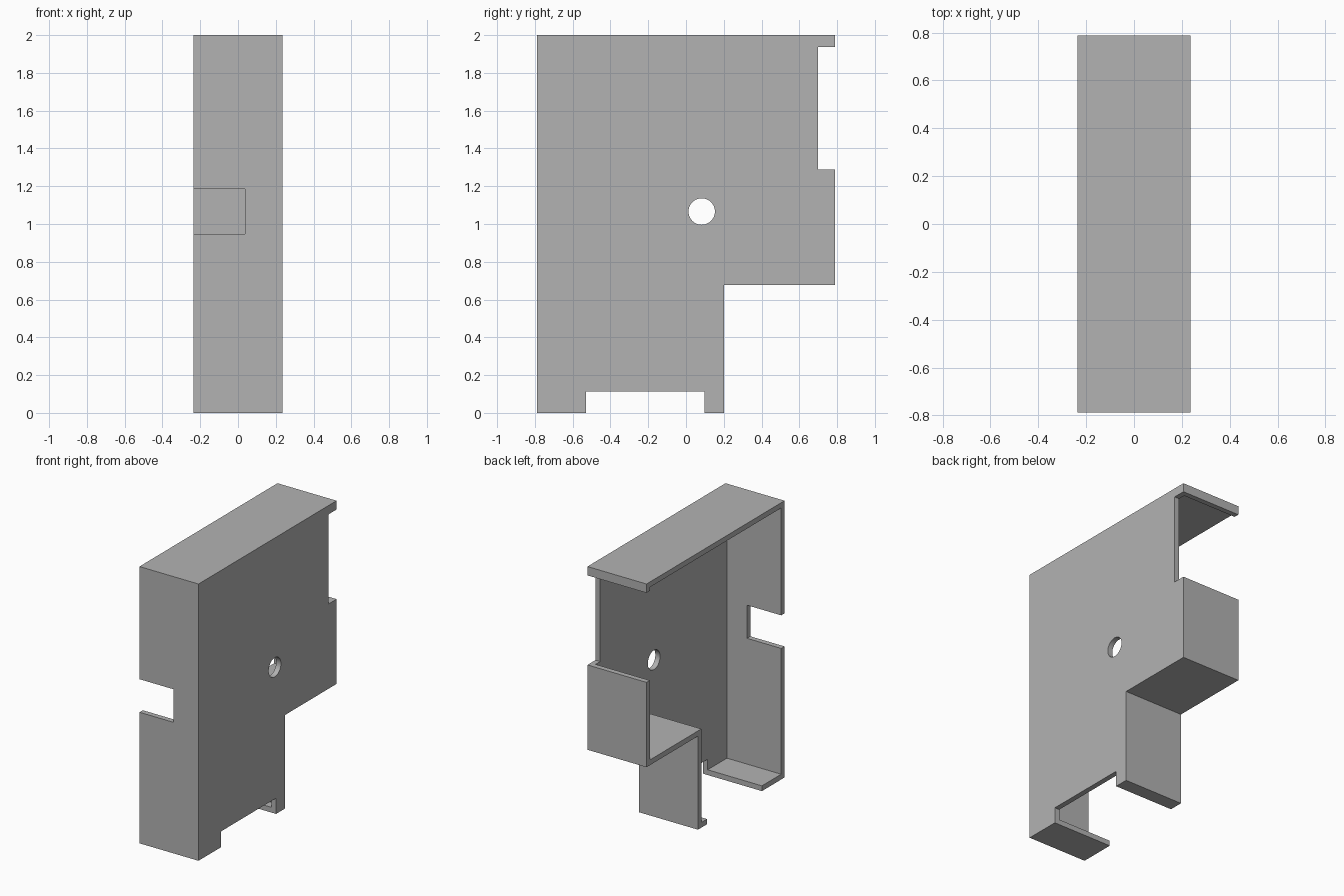
import bpy
import bmesh
from mathutils import Matrix, Vector

if "Cube" in bpy.data.objects:
    bpy.data.objects.remove(bpy.data.objects["Cube"])

W = 0.236   # half width
D = 0.788   # half depth
T = 0.038   # wall thickness
STEP_Y, STEP_Z = 0.2, 0.676

grey = bpy.data.materials.new("plain grey")
grey.use_nodes = True
grey.diffuse_color = (0.45, 0.45, 0.45, 1)
grey.node_tree.nodes["Principled BSDF"].inputs["Base Color"].default_value = (0.45, 0.45, 0.45, 1)


def add_object(name, bm):
    bmesh.ops.recalc_face_normals(bm, faces=bm.faces)
    mesh = bpy.data.meshes.new(name)
    bm.to_mesh(mesh)
    bm.free()
    mesh.materials.append(grey)
    ob = bpy.data.objects.new(name, mesh)
    bpy.context.collection.objects.link(ob)
    return ob


def stepped_prism(name, inset, x0, x1):
    """Stepped side profile, shrunk by inset and extruded across the width."""
    y0, y1, ys = -D + inset, D - inset, STEP_Y - inset
    z0, z1, zs = inset, 2 - inset, STEP_Z + inset
    profile = [(y0, z0), (ys, z0), (ys, zs), (y1, zs), (y1, z1), (y0, z1)]
    bm = bmesh.new()
    face = bm.faces.new([bm.verts.new((x0, y, z)) for y, z in profile])
    out = bmesh.ops.extrude_face_region(bm, geom=[face])
    verts = [v for v in out["geom"] if isinstance(v, bmesh.types.BMVert)]
    bmesh.ops.translate(bm, verts=verts, vec=(x1 - x0, 0, 0))
    return add_object(name, bm)


def box(name, low, high):
    low, high = Vector(low), Vector(high)
    bm = bmesh.new()
    place = Matrix.Translation((low + high) / 2) @ Matrix.Diagonal((*(high - low), 1))
    bmesh.ops.create_cube(bm, size=1, matrix=place)
    return add_object(name, bm)


def drill(name, y, z, radius):
    bm = bmesh.new()
    place = Matrix.Translation((W, y, z)) @ Matrix.Rotation(1.570796, 4, "Y")
    bmesh.ops.create_cone(bm, cap_ends=True, segments=48, radius1=radius,
                          radius2=radius, depth=0.3, matrix=place)
    return add_object(name, bm)


# Cover with a flat side plate and a surrounding wall, open on one side
cover = stepped_prism("stepped_cover", 0, -W, W)
cutters = [
    stepped_prism("cavity", T, -1, W - T),
    box("back_recess", (-1, 0.698, 1.289), (1, 1, 1.936)),
    box("bottom_recess", (-1, -0.53, -1), (1, 0.098, 0.114)),
    box("front_notch", (-1, -1, 0.947), (0.037, -0.6, 1.186)),
    drill("round_hole", 0.083, 1.066, 0.07),
]

# Cut every opening, then discard the cutters
bpy.context.view_layer.objects.active = cover
for cutter in cutters:
    cutter.hide_render = True
    mod = cover.modifiers.new(cutter.name, "BOOLEAN")
    mod.operation = "DIFFERENCE"
    mod.solver = "EXACT"
    mod.object = cutter
    bpy.ops.object.modifier_apply(modifier=mod.name)
    bpy.data.objects.remove(cutter)

cover.select_set(True)
bpy.ops.object.shade_smooth_by_angle(angle=0.5)
